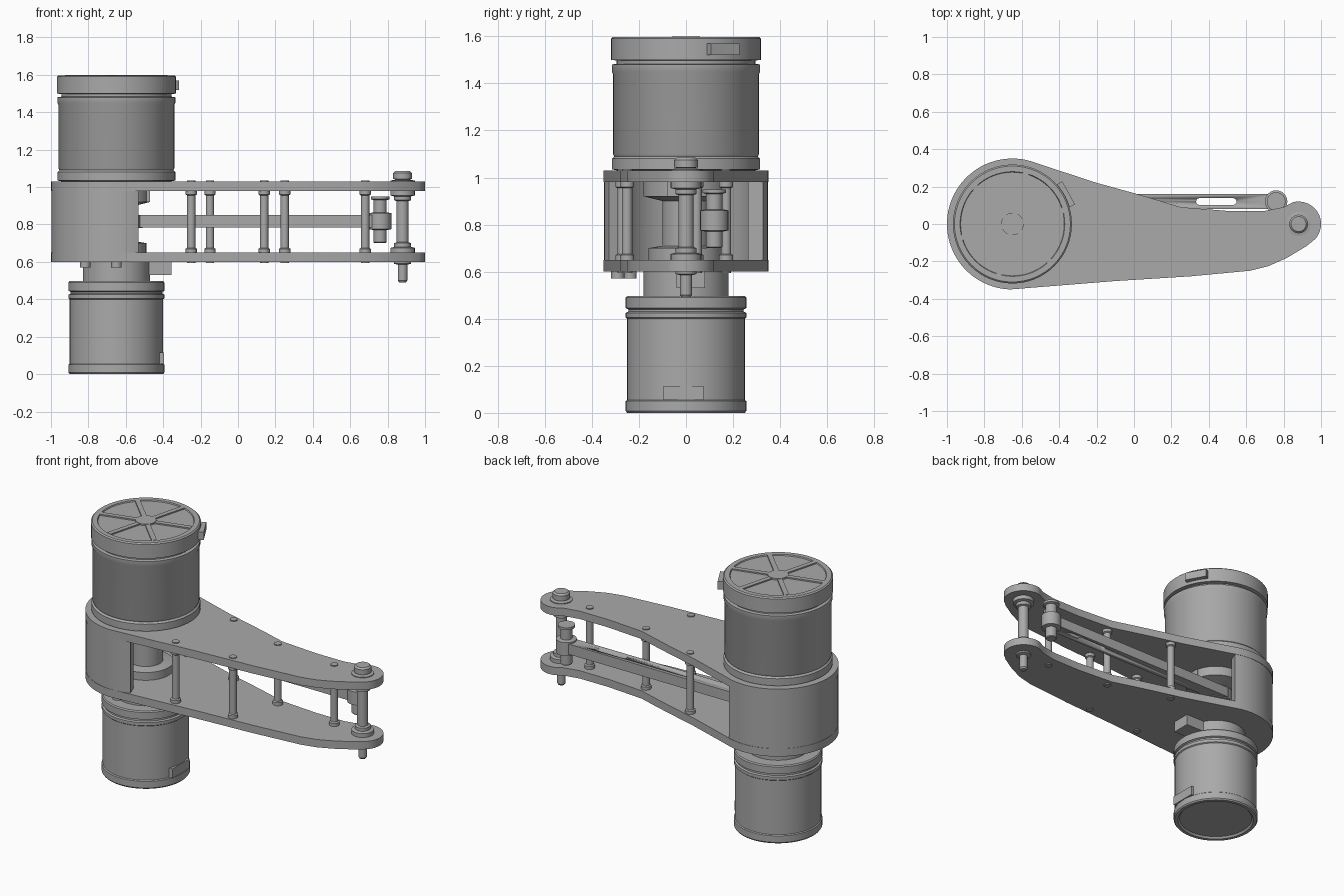
import bpy, bmesh, math
from mathutils import Matrix, Vector

cube = bpy.data.objects.get("Cube")
if cube:
    bpy.data.objects.remove(cube, do_unlink=True)

grey = bpy.data.materials.new("machined grey")
grey.use_nodes = True
grey.diffuse_color = (0.4, 0.4, 0.4, 1)
grey.node_tree.nodes["Principled BSDF"].inputs["Base Color"].default_value = (0.4, 0.4, 0.4, 1)

AXIS = (-0.65, 0.0)      # motor axis
TIP = (0.88, 0.0)        # far joint axis
ROD_Y = 0.12


def finish(name, bm):
    bmesh.ops.recalc_face_normals(bm, faces=bm.faces)
    mesh = bpy.data.meshes.new(name)
    bm.to_mesh(mesh)
    bm.free()
    mesh.materials.append(grey)
    ob = bpy.data.objects.new(name, mesh)
    bpy.context.collection.objects.link(ob)
    bpy.ops.object.select_all(action="DESELECT")
    ob.select_set(True)
    bpy.context.view_layer.objects.active = ob
    bpy.ops.object.shade_smooth_by_angle(angle=math.radians(30))
    return ob


def lathe(name, centre, profile, sides=64):
    """Turn (radius, z) steps into a closed round part."""
    bm = bmesh.new()
    rings = []
    for r, z in profile:
        rings.append([bm.verts.new((centre[0] + r * math.cos(math.tau * i / sides),
                                    centre[1] + r * math.sin(math.tau * i / sides), z))
                      for i in range(sides)])
    for a, b in zip(rings, rings[1:]):
        for i in range(sides):
            j = (i + 1) % sides
            bm.faces.new((a[i], a[j], b[j], b[i]))
    bm.faces.new(rings[0])
    bm.faces.new(rings[-1])
    return finish(name, bm)


def extrude(name, outline, z0, z1):
    bm = bmesh.new()
    face = bm.faces.new([bm.verts.new((x, y, z0)) for x, y in outline])
    new = bmesh.ops.extrude_face_region(bm, geom=[face])["geom"]
    verts = [v for v in new if isinstance(v, bmesh.types.BMVert)]
    bmesh.ops.translate(bm, verts=verts, vec=(0, 0, z1 - z0))
    return finish(name, bm)


def box(name, centre, size, turn=0.0):
    bm = bmesh.new()
    place = Matrix.Translation(Vector(centre)) @ Matrix.Rotation(turn, 4, "Z")
    bmesh.ops.create_cube(bm, size=1, matrix=place @ Matrix.Diagonal((*size, 1)))
    return finish(name, bm)


def arc(centre, r, a0, a1, n):
    angles = [math.radians(a0 + (a1 - a0) * i / n) for i in range(n + 1)]
    return [(centre[0] + r * math.cos(a), centre[1] + r * math.sin(a)) for a in angles]


# Upper motor with stepped rims and a groove under the cap
lathe("upper_motor", AXIS, [(0.29, 1.03), (0.315, 1.035), (0.315, 1.08), (0.305, 1.09),
                            (0.31, 1.1), (0.31, 1.44), (0.315, 1.45), (0.315, 1.48),
                            (0.295, 1.483), (0.295, 1.497), (0.318, 1.5), (0.318, 1.59),
                            (0.31, 1.597), (0.28, 1.597), (0.277, 1.59)])
for i in range(3):
    box("cap_spoke", (*AXIS, 1.592), (0.56, 0.03, 0.012), math.radians(15 + 60 * i))
lathe("cap_hub", AXIS, [(0.06, 1.585), (0.06, 1.6)], 32)
box("upper_connector", (AXIS[0] + 0.27, 0.15, 1.545), (0.07, 0.14, 0.05), math.radians(29))

# Lower motor and its neck
lathe("lower_motor", AXIS, [(0.22, 0.012), (0.23, 0), (0.25, 0), (0.256, 0.008), (0.256, 0.05),
                            (0.25, 0.055), (0.25, 0.4), (0.256, 0.405), (0.256, 0.425),
                            (0.245, 0.43), (0.245, 0.44), (0.256, 0.445), (0.256, 0.49),
                            (0.25, 0.497), (0.18, 0.497), (0.18, 0.61)])
box("lower_connector", (AXIS[0] + 0.24, -0.01, 0.085), (0.03, 0.17, 0.06))
box("cable_bracket", (-0.42, 0.02, 0.565), (0.13, 0.12, 0.07))

# Two matching side plates of the arm
outline = arc(AXIS, 0.35, 68, 268, 48)
outline += [(-0.1, -0.305), (0.3, -0.28), (0.62, -0.25), (0.72, -0.225), (0.82, -0.18), (0.92, -0.12)]
outline += arc(TIP, 0.12, -42, 105, 18)
outline += [(0.8, 0.09), (0.7, 0.07), (0.5, 0.07), (0.25, 0.09), (0.12, 0.13), (0, 0.165), (-0.2, 0.22)]
for name, z in (("lower_plate", 0.6), ("upper_plate", 0.98)):
    extrude(name, outline, z, z + 0.05)

# Curved housing wall, open towards the arm, with its inner shaft
wall = arc(AXIS, 0.348, 70, 290, 48) + arc(AXIS, 0.28, 290, 70, 48)
extrude("housing_wall", wall, 0.65, 0.98)
lathe("drive_shaft", AXIS, [(0.16, 0.64), (0.16, 0.7), (0.1, 0.71), (0.1, 0.9), (0.18, 0.92), (0.18, 0.99)])
box("crank", (-0.6, 0.06, 0.815), (0.13, 0.16, 0.07), math.radians(-20))
box("inner_connector", (-0.525, -0.02, 0.95), (0.11, 0.12, 0.06))

# Connecting rod: rounded bar with a through slot near the far end
rod = extrude("connecting_rod", arc((0.75, ROD_Y), 0.04, -90, 90, 12)
              + arc((-0.6, ROD_Y), 0.04, 90, 270, 12), 0.785, 0.85)
slot = extrude("slot_cutter", arc((0.53, ROD_Y), 0.018, -90, 90, 8)
               + arc((0.35, ROD_Y), 0.018, 90, 270, 8), 0.7, 0.9)
slot.hide_render = True
slot.hide_set(True)
cut = rod.modifiers.new("slot", "BOOLEAN")
cut.operation = "DIFFERENCE"
cut.object = slot

# Pivot at the rod end
lathe("rod_pivot", (0.76, ROD_Y), [(0.03, 0.7), (0.035, 0.705), (0.035, 0.77), (0.06, 0.775),
                                   (0.06, 0.86), (0.035, 0.865), (0.035, 0.93), (0.05, 0.935),
                                   (0.05, 0.95)], 24)

# Standoffs between the plates, each with a bolt head above and below
for x, y in ((-0.25, -0.27), (-0.15, 0.17), (0.14, -0.25), (0.25, 0.045), (0.68, 0.0)):
    lathe("standoff", (x, y), [(0.03, 0.645), (0.03, 0.67), (0.022, 0.675), (0.022, 0.955),
                               (0.03, 0.96), (0.03, 0.985)], 20)
    for z in (0.594, 1.028):
        lathe("standoff_bolt", (x, y), [(0.022, z), (0.022, z + 0.008)], 20)

# Hanging bolts under the housing edge
for a in (235, 270):
    x, y = arc(AXIS, 0.29, a, a, 1)[0]
    lathe("housing_bolt", (x, y), [(0.028, 0.57), (0.028, 0.605)], 20)

# Far joint: long bolt with collars against both plates
lathe("joint_bolt", TIP, [(0.018, 0.49), (0.025, 0.5), (0.025, 0.585), (0.045, 0.59), (0.045, 0.645),
                          (0.065, 0.65), (0.065, 0.675), (0.045, 0.68), (0.045, 0.7), (0.032, 0.705),
                          (0.032, 0.925), (0.045, 0.93), (0.045, 0.95), (0.065, 0.955),
                          (0.065, 1.035), (0.035, 1.04), (0.05, 1.043), (0.05, 1.075), (0.04, 1.085)], 32)
